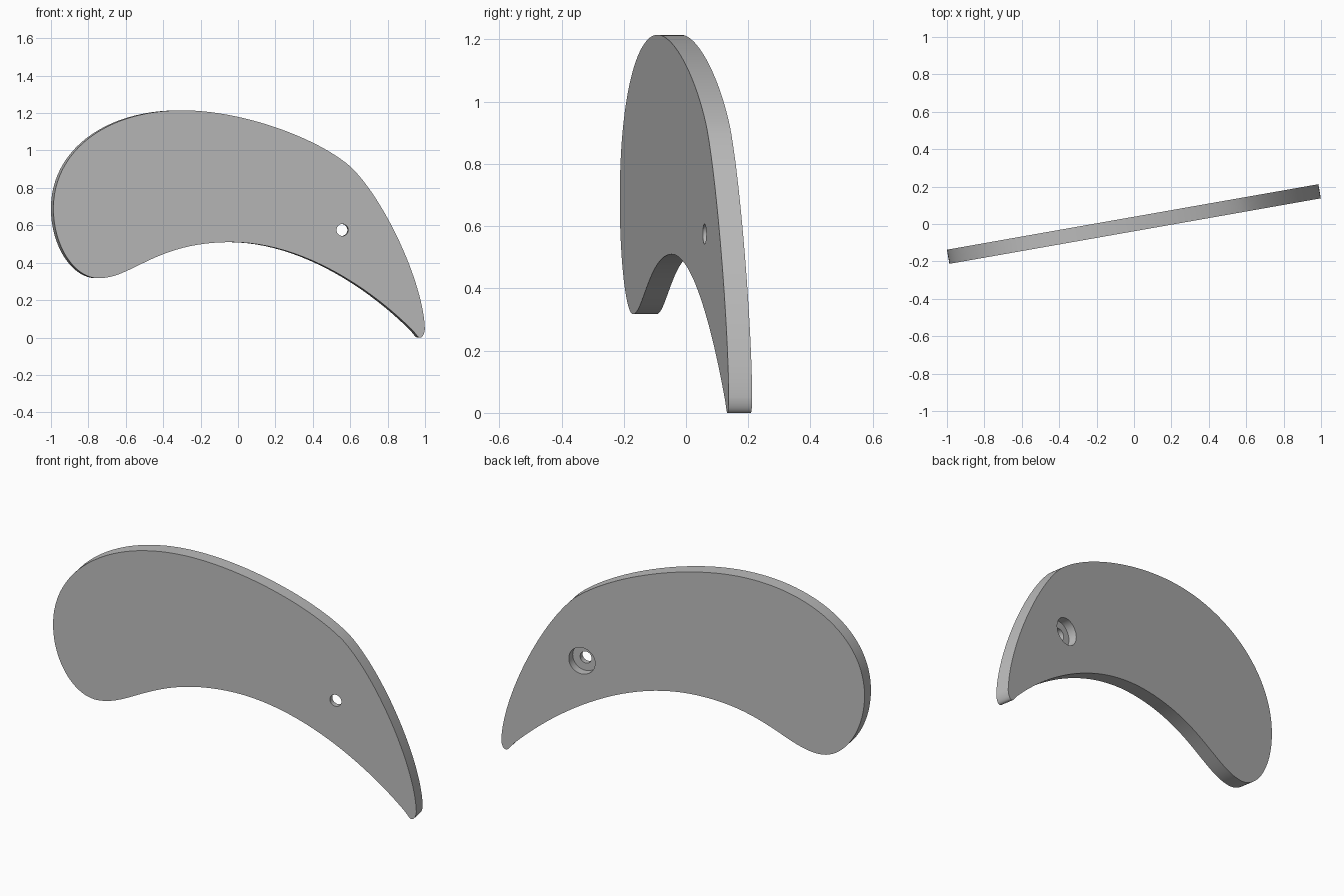
import bpy
import bmesh
import math
from mathutils import Vector, Matrix
from mathutils.geometry import interpolate_bezier

cube = bpy.data.objects.get("Cube")
if cube:
    bpy.data.objects.remove(cube, do_unlink=True)

THICK = 0.0765
TILT = math.radians(10)

grey = bpy.data.materials.new("plain grey")
grey.use_nodes = True
colour = (0.5, 0.5, 0.5, 1)
grey.diffuse_color = colour
grey.node_tree.nodes["Principled BSDF"].inputs["Base Color"].default_value = colour

# Outline knots as seen from the front: point, handle in, handle out (offsets)
knots = [
    ((-0.30, 1.215), (0.32, 0), (-0.40, 0)),           # crown
    ((-0.987, 0.69), (0, 0.31), (0, -0.20)),           # blunt end
    ((-0.745, 0.317), (-0.13, 0), (0.18, 0)),          # lower lobe
    ((-0.04, 0.51), (-0.40, 0), (0.40, 0)),            # inner crest
    ((0.93, 0.042), (-0.20, 0.20), (0.025, -0.025)),   # inner edge near tip
    ((0.974, 0), (-0.015, 0), (0.015, 0)),             # tip
    ((0.999, 0.05), (0, -0.025), (-0.01, 0.25)),       # outer edge near tip
    ((0.60, 0.915), (0.18, -0.17), (-0.18, 0.155)),    # outer shoulder
]


def outline(steps):
    points = []
    for i, (p, _, out) in enumerate(knots):
        q, inward, _ = knots[(i + 1) % len(knots)]
        p, q = Vector(p), Vector(q)
        curve = interpolate_bezier(p, p + Vector(out), q + Vector(inward), q, steps + 1)
        points += [c.to_2d() for c in curve[:-1]]
    return points


def add_object(name, bm):
    mesh = bpy.data.meshes.new(name)
    bmesh.ops.recalc_face_normals(bm, faces=bm.faces)
    bm.to_mesh(mesh)
    bm.free()
    mesh.materials.append(grey)
    obj = bpy.data.objects.new(name, mesh)
    bpy.context.collection.objects.link(obj)
    return obj


def cylinder_cutter(name, radius, y_from, y_to):
    bm = bmesh.new()
    place = Matrix.Translation((0.56, (y_from + y_to) / 2, 0.575)) @ Matrix.Rotation(math.pi / 2, 4, "X")
    bmesh.ops.create_cone(bm, cap_ends=True, segments=48, radius1=radius, radius2=radius,
                          depth=y_to - y_from, matrix=place)
    obj = add_object(name, bm)
    obj.hide_render = True
    return obj


# Curved plate, extruded from its front face to its back face
bm = bmesh.new()
shift = THICK / 2 * math.sin(TILT)
face = bm.faces.new([bm.verts.new(((p.x - shift) / math.cos(TILT), -THICK / 2, p.y))
                     for p in outline(24)])
extruded = bmesh.ops.extrude_face_region(bm, geom=[face], use_keep_orig=True)
bmesh.ops.translate(bm, vec=(0, THICK, 0),
                    verts=[v for v in extruded["geom"] if isinstance(v, bmesh.types.BMVert)])
plate = add_object("curved_plate", bm)

# Through hole, and a wider counterbore on the back
cutters = [
    cylinder_cutter("screw_hole_cutter", 0.032, -0.2, 0.2),
    cylinder_cutter("counterbore_cutter", 0.073, THICK / 2 - 0.047, 0.2),
]
bpy.ops.object.select_all(action="DESELECT")
plate.select_set(True)
bpy.context.view_layer.objects.active = plate
for cutter in cutters:
    mod = plate.modifiers.new(cutter.name, "BOOLEAN")
    mod.operation = "DIFFERENCE"
    mod.solver = "EXACT"
    mod.object = cutter
    bpy.ops.object.modifier_apply(modifier=mod.name)
    bpy.data.objects.remove(cutter, do_unlink=True)

# Smooth rims, crisp face edges, slight turn about the upright axis
bpy.ops.object.shade_smooth_by_angle(angle=math.radians(35))
plate.rotation_euler.z = TILT
